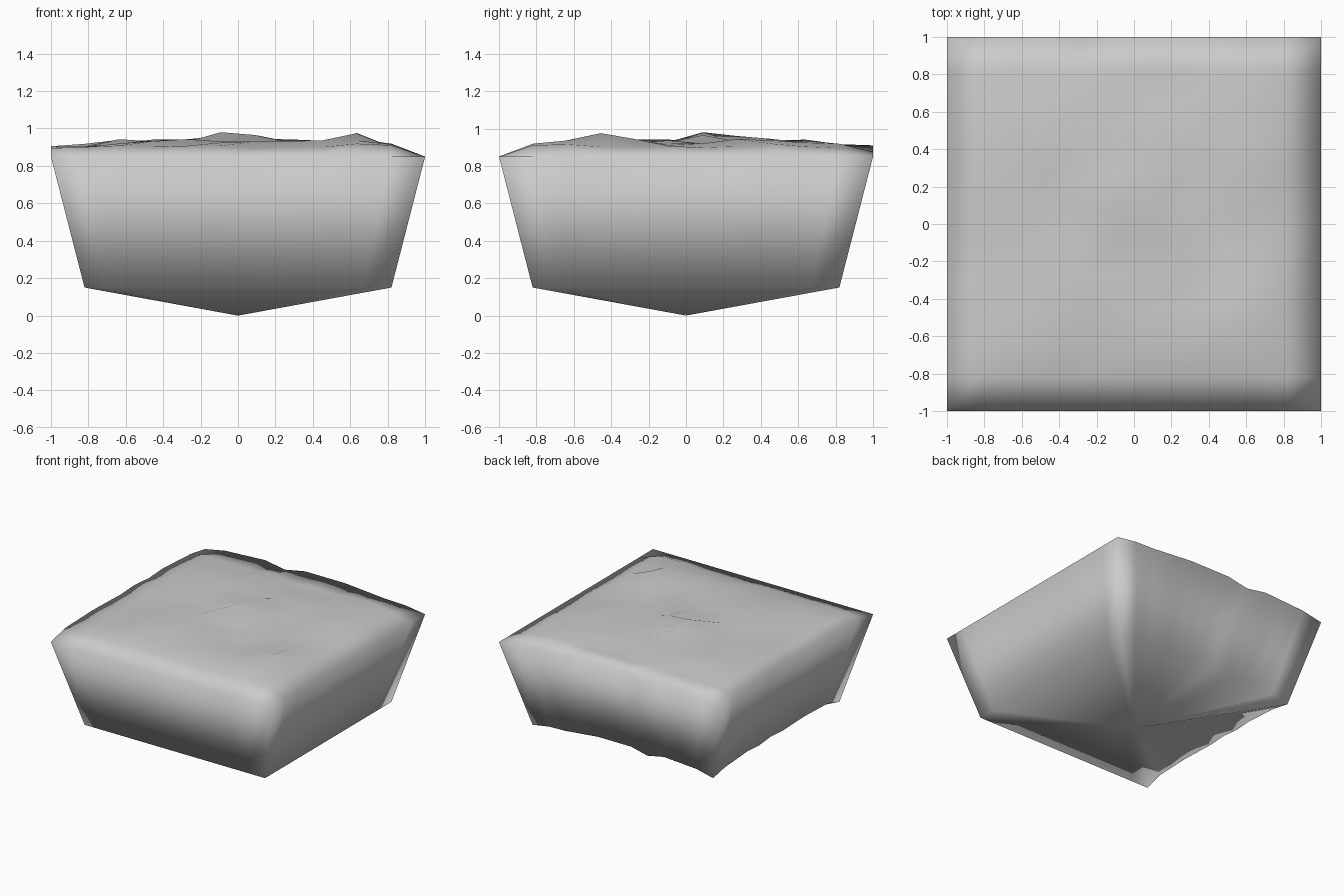
import bpy, bmesh, random

if "Cube" in bpy.data.objects:
    bpy.data.objects.remove(bpy.data.objects["Cube"])

random.seed(4)
N = 11                      # cells per side
RIM, DROP, TAPER = 0.85, 0.70, 0.82

# Bumps along the two rough edges (back: left to right, left: front to back)
BACK = [0, .035, .045, .055, .025, .06, .06, .06, .045, .03, .025, 0]
LEFT = [0, .045, .05, .055, .05, .045, .055, .04, .05, .04, .03, 0]
PEAKS = {(5, 6): 0.98, (9, 3): 0.975, (6, 6): 0.965, (5, 7): 0.96}


def height(i, j):
    if j == N:
        return RIM + BACK[i]
    if i == 0:
        return RIM + LEFT[j]
    if i == N or j == 0:
        return RIM
    if (i, j) in PEAKS:
        return PEAKS[i, j]
    if i in (1, N - 1) or j in (1, N - 1):
        return random.uniform(0.895, 0.92)
    return random.uniform(0.91, 0.945)


bm = bmesh.new()

# Uneven ground surface
grid = [[bm.verts.new((-1 + 2 * i / N, -1 + 2 * j / N, height(i, j)))
         for j in range(N + 1)] for i in range(N + 1)]
for i in range(N):
    for j in range(N):
        bm.faces.new((grid[i][j], grid[i + 1][j], grid[i + 1][j + 1], grid[i][j + 1]))

# Tapered walls following the rim, closed to a point underneath
rim = ([grid[i][0] for i in range(N)] + [grid[N][j] for j in range(N)]
       + [grid[i][N] for i in range(N, 0, -1)] + [grid[0][j] for j in range(N, 0, -1)])
low = [bm.verts.new((v.co.x * TAPER, v.co.y * TAPER, v.co.z - DROP)) for v in rim]
tip = bm.verts.new((0, 0, 0))
for k in range(len(rim)):
    n = (k + 1) % len(rim)
    bm.faces.new((rim[n], rim[k], low[k], low[n]))
    bm.faces.new((low[n], low[k], tip))

bmesh.ops.recalc_face_normals(bm, faces=bm.faces)
for f in bm.faces:
    f.smooth = True

mesh = bpy.data.meshes.new("ground_block")
bm.to_mesh(mesh)
bm.free()
bpy.context.collection.objects.link(bpy.data.objects.new("ground_block", mesh))
